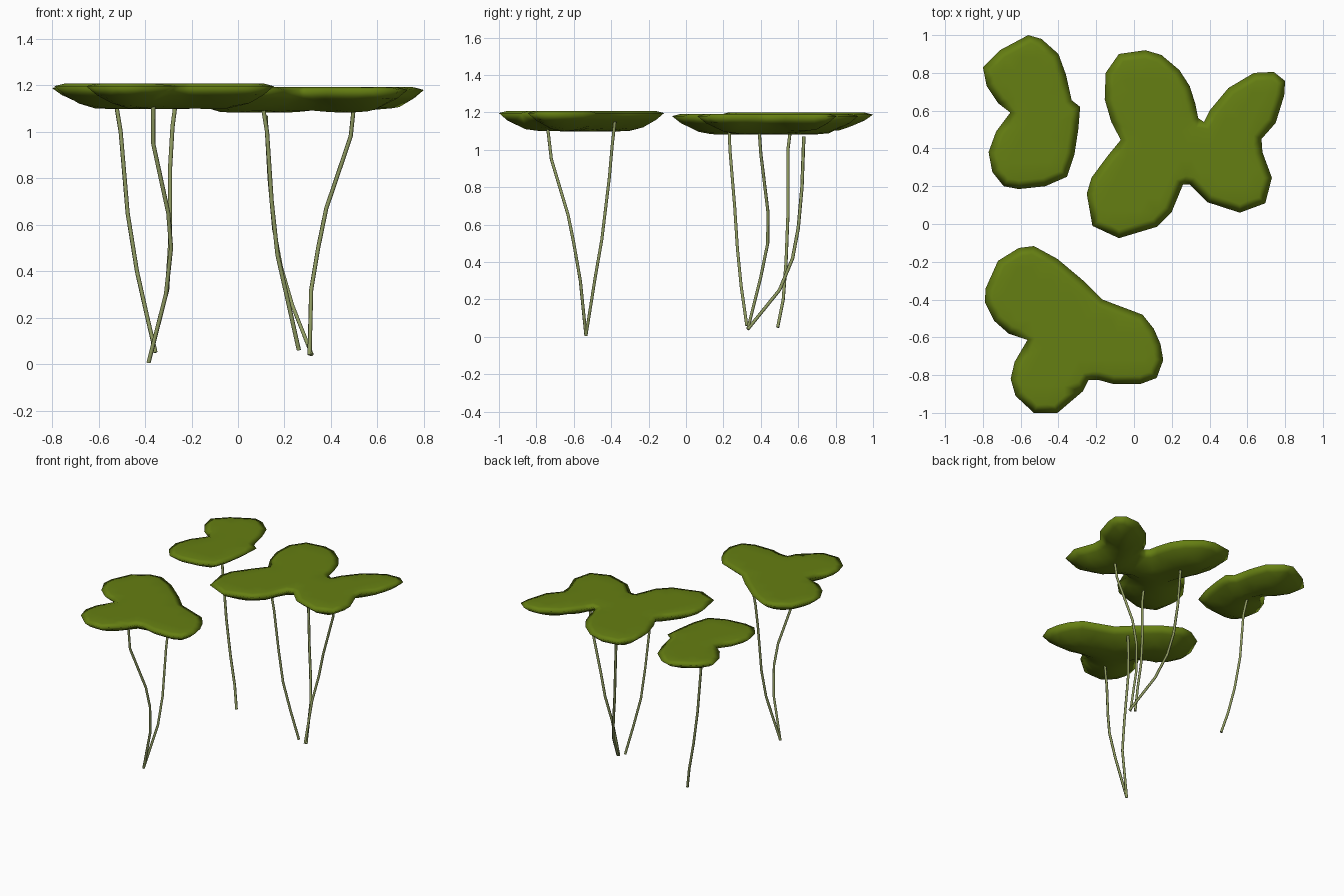
import bpy
import math
from mathutils import Vector
from mathutils.geometry import delaunay_2d_cdt, intersect_point_line

cube = bpy.data.objects.get("Cube")
if cube:
    bpy.data.objects.remove(cube, do_unlink=True)


def make_material(name, colour):
    material = bpy.data.materials.new(name)
    material.use_nodes = True
    material.diffuse_color = colour
    shader = next(n for n in material.node_tree.nodes if n.type == "BSDF_PRINCIPLED")
    shader.inputs["Base Color"].default_value = colour
    shader.inputs["Roughness"].default_value = 0.8
    return material


LEAF_GREEN = make_material("leaf green", (0.13, 0.21, 0.006, 1))
STEM_OLIVE = make_material("stem olive", (0.28, 0.33, 0.12, 1))

RIM_DROP = 0.012      # rim sits a little below the flat top
BULGE_WIDTH = 0.2     # distance over which the underside swells
RING_INSET = 0.045
GRID_STEP = 0.07


def edge_distance(point, outline):
    """Shortest distance from a point to the closed outline."""
    best = math.inf
    for a, b in zip(outline, outline[1:] + outline[:1]):
        foot, factor = intersect_point_line(point, a, b)
        foot = a.lerp(b, min(max(factor, 0), 1))
        best = min(best, (point - foot.to_2d()).length)
    return best


def is_inside(point, outline):
    """Even-odd test for a point in the closed outline."""
    inside = False
    for a, b in zip(outline, outline[1:] + outline[:1]):
        if (a.y > point.y) != (b.y > point.y):
            crossing = a.x + (point.y - a.y) * (b.x - a.x) / (b.y - a.y)
            if crossing > point.x:
                inside = not inside
    return inside


def inner_points(outline):
    """A ring just inside the rim, then a staggered grid in the middle."""
    points = []
    count = len(outline)
    for i, corner in enumerate(outline):
        before, after = outline[i - 1], outline[(i + 1) % count]
        for base, along in ((corner, after - before), (corner.lerp(after, 0.5), after - corner)):
            along = along.normalized()
            # outlines run clockwise, so inward is to the right
            point = base + Vector((along.y, -along.x)) * RING_INSET
            spaced = all((point - p).length > RING_INSET / 2 for p in points)
            if spaced and is_inside(point, outline) and edge_distance(point, outline) > RING_INSET * 0.7:
                points.append(point)
    low_x, low_y = min(p.x for p in outline), min(p.y for p in outline)
    columns = int((max(p.x for p in outline) - low_x) / GRID_STEP) + 1
    rows = int((max(p.y for p in outline) - low_y) / GRID_STEP) + 1
    for row in range(rows):
        for column in range(columns):
            point = Vector((low_x + (column + row % 2 / 2) * GRID_STEP, low_y + row * GRID_STEP))
            if is_inside(point, outline) and edge_distance(point, outline) > RING_INSET * 1.8:
                points.append(point)
    return points


def make_leaf(name, top, depth, coordinates):
    """Lobed leaf: flat top, sharp rim and a swollen underside."""
    outline = [Vector(c) for c in coordinates]
    rim = len(outline)
    flat, _, triangles, *_ = delaunay_2d_cdt(
        outline + inner_points(outline), [], [list(range(rim))], 1, 1e-5)
    upper, lower = [], []
    for point in flat:
        distance = edge_distance(point, outline)
        swell = 1 - (1 - min(distance / BULGE_WIDTH, 1)) ** 2
        drop = RIM_DROP * (1 - min(distance / RING_INSET, 1))
        upper.append((point.x, point.y, top - drop))
        lower.append((point.x, point.y, top - RIM_DROP - (depth - RIM_DROP) * swell))
    # rim vertices are shared, inner ones are doubled
    shared = [edge_distance(p, outline) < 1e-4 for p in flat]
    verts, below = list(upper), []
    for i, on_rim in enumerate(shared):
        below.append(i if on_rim else len(verts))
        if not on_rim:
            verts.append(lower[i])
    faces = [tuple(t) for t in triangles]
    faces += [tuple(below[i] for i in reversed(t)) for t in triangles]
    mesh = bpy.data.meshes.new(name)
    mesh.from_pydata(verts, [], faces)
    mesh.validate()
    mesh.materials.append(LEAF_GREEN)
    for polygon in mesh.polygons:
        polygon.use_smooth = True
    bpy.context.collection.objects.link(bpy.data.objects.new(name, mesh))


def make_stem(name, path):
    """Thin bent tube along a path, turned into a mesh."""
    curve = bpy.data.curves.new(name + " path", "CURVE")
    curve.dimensions = "3D"
    curve.bevel_depth = 0.009
    curve.bevel_resolution = 1
    curve.use_fill_caps = True
    spline = curve.splines.new("POLY")
    spline.points.add(len(path) - 1)
    for point, position in zip(spline.points, path):
        point.co = (*position, 1)
    helper = bpy.data.objects.new(name + " path", curve)
    bpy.context.collection.objects.link(helper)
    bpy.context.view_layer.update()
    mesh = bpy.data.meshes.new_from_object(helper.evaluated_get(bpy.context.evaluated_depsgraph_get()))
    bpy.data.objects.remove(helper, do_unlink=True)
    mesh.materials.clear()
    mesh.materials.append(STEM_OLIVE)
    for polygon in mesh.polygons:
        polygon.use_smooth = len(polygon.vertices) == 4
    bpy.context.collection.objects.link(bpy.data.objects.new(name, mesh))


# Two-lobed leaf at the back right
make_leaf("back_leaf", 1.2, 0.1, [
    (-.8, .83), (-.71, .92), (-.56, 1), (-.49, .98), (-.4, .9), (-.36, .79), (-.33, .655),
    (-.285, .62), (-.295, .5), (-.315, .37), (-.355, .25), (-.47, .2), (-.61, .185),
    (-.69, .2), (-.75, .275), (-.77, .38), (-.73, .49), (-.655, .59), (-.72, .64), (-.78, .73)])

# Four-lobed leaf on the left
make_leaf("large_leaf", 1.192, 0.11, [
    (-.15, .8), (-.08, .9), (.06, .92), (.145, .895), (.24, .815), (.295, .73), (.325, .635),
    (.34, .56), (.37, .54), (.4, .6), (.5, .72), (.635, .8), (.74, .805), (.8, .757),
    (.795, .68), (.75, .535), (.675, .45), (.68, .38), (.73, .245), (.695, .11), (.56, .06),
    (.39, .115), (.295, .21), (.26, .21), (.2, .065), (.12, -.015), (-.08, -.075),
    (-.22, -.01), (-.25, .16), (-.225, .245), (-.14, .36), (-.07, .445), (-.12, .54), (-.155, .66)])

# Three-lobed leaf at the front
make_leaf("front_leaf", 1.208, 0.11, [
    (-.785, -.34), (-.72, -.195), (-.61, -.127), (-.53, -.117), (-.405, -.185), (-.26, -.307),
    (-.167, -.4), (.045, -.48), (.105, -.555), (.14, -.635), (.155, -.72), (.12, -.815),
    (.035, -.847), (-.11, -.847), (-.19, -.825), (-.24, -.825), (-.27, -.885), (-.405, -1),
    (-.53, -1), (-.627, -.91), (-.653, -.82), (-.632, -.73), (-.564, -.614), (-.664, -.58),
    (-.74, -.513), (-.79, -.413)])

# Stems, each from its foot up into a leaf
make_stem("back_stem", [
    (-.355, .49, .05), (-.39, .52, .2), (-.435, .535, .4), (-.475, .545, .65), (-.505, .545, 1), (-.525, .56, 1.12)])
make_stem("front_outer_stem", [
    (-.385, -.535, .006), (-.31, -.565, .3), (-.288, -.6, .5), (-.3, -.63, .65), (-.365, -.72, .95), (-.365, -.74, 1.12)])
make_stem("front_inner_stem", [
    (-.385, -.535, .006), (-.305, -.485, .32), (-.292, -.45, .52), (-.292, -.41, .85), (-.282, -.395, 1.02), (-.265, -.38, 1.15)])
make_stem("large_front_stem", [
    (.262, .325, .06), (.215, .295, .27), (.17, .275, .47), (.145, .26, .7), (.125, .235, 1), (.105, .23, 1.12)])
make_stem("large_back_stem", [
    (.318, .33, .04), (.235, .5, .25), (.185, .57, .42), (.155, .6, .58), (.135, .62, .8), (.12, .63, 1.07)])
make_stem("large_side_stem", [
    (.308, .33, .04), (.315, .4, .32), (.345, .437, .5), (.38, .438, .67), (.485, .4, .98), (.5, .39, 1.12)])
